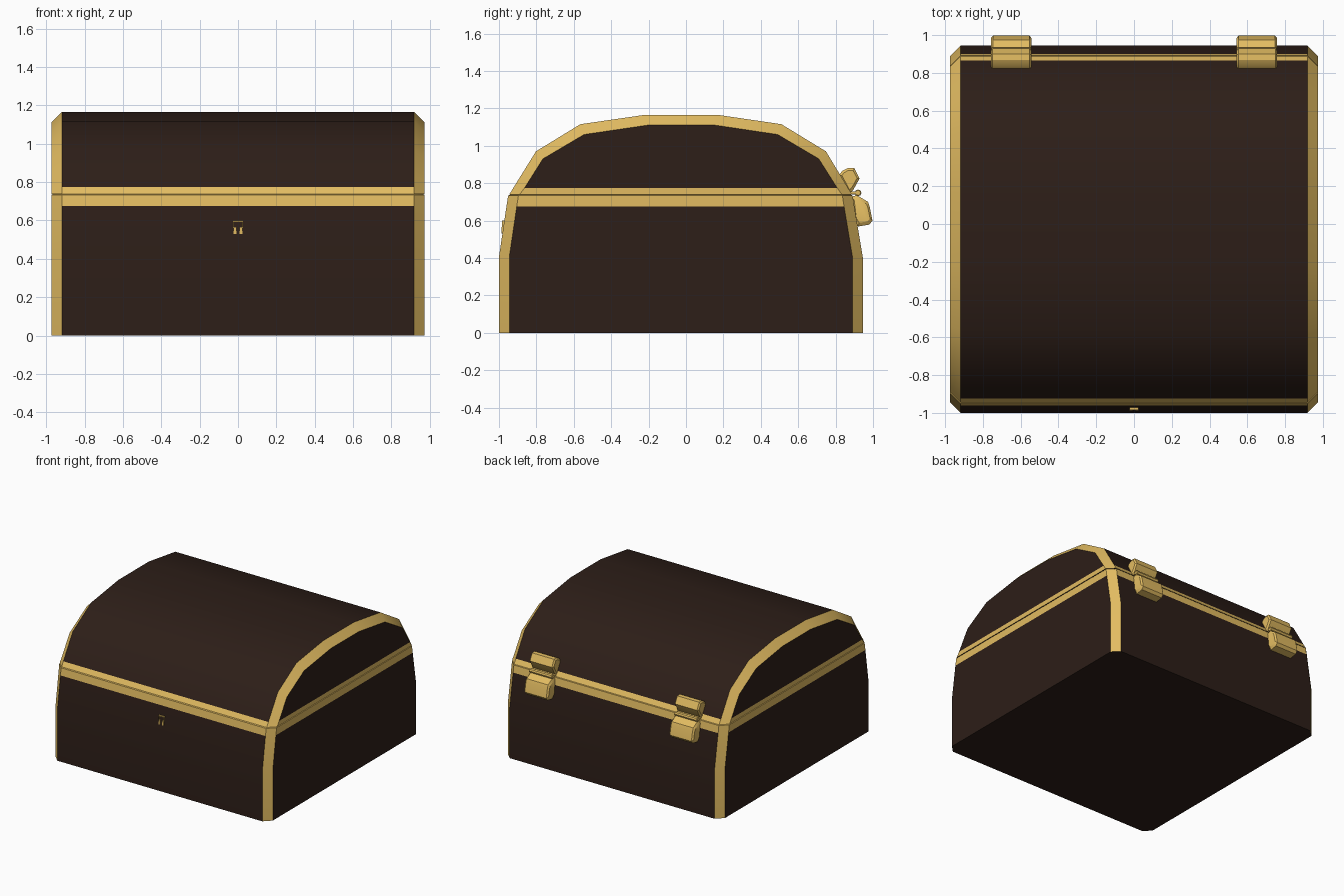
import bpy, bmesh, math

if "Cube" in bpy.data.objects:
    bpy.data.objects.remove(bpy.data.objects["Cube"])

W, C = 0.973, 0.055          # half width, corner chamfer


def material(name, rgb):
    m = bpy.data.materials.new(name)
    m.diffuse_color = (*rgb, 1)
    m.use_nodes = True
    m.node_tree.nodes["Principled BSDF"].inputs["Base Color"].default_value = m.diffuse_color
    return m


WOOD = material("dark_wood", (0.026, 0.013, 0.009))
GOLD = material("brass", (0.76, 0.50, 0.12))


def finish(bm, name, angle=35):
    bmesh.ops.recalc_face_normals(bm, faces=bm.faces)
    me = bpy.data.meshes.new(name)
    bm.to_mesh(me)
    bm.free()
    me.materials.append(WOOD)
    me.materials.append(GOLD)
    me.shade_smooth()
    me.set_sharp_from_angle(angle=math.radians(angle))
    ob = bpy.data.objects.new(name, me)
    bpy.context.collection.objects.link(ob)
    return ob


def face(bm, verts, mat):
    bm.faces.new(verts).material_index = mat


# Body: chamfered rectangular rings stacked upward, brass corners and rim
def ring(bm, z, front, back, inset=0.0):
    w, f, b = W - inset, front + inset, back - inset
    pts = [(w - C, f), (w, f + C), (w, b - C), (w - C, b),
           (C - w, b), (-w, b - C), (-w, f + C), (C - w, f)]
    return [bm.verts.new((x, y, z)) for x, y in pts]


bm = bmesh.new()
rings = [ring(bm, 0, -1.0, 0.945), ring(bm, 0.405, -1.0, 0.945),
         ring(bm, 0.675, -0.96, 0.90), ring(bm, 0.733, -0.951, 0.891),
         ring(bm, 0.739, -0.951, 0.891, 0.012)]
for k, (a, b) in enumerate(zip(rings, rings[1:])):
    for i in range(8):
        j = (i + 1) % 8
        face(bm, (a[i], a[j], b[j], b[i]), int(k >= 2 or i % 2 == 0))
face(bm, rings[0], 0)
face(bm, rings[-1], 0)
finish(bm, "chest_body")

# Lid: arched profile lofted along x, with chamfered brass end edges
outer = [(-0.945, 0.739), (-0.923, 0.775), (-0.802, 0.97), (-0.565, 1.115), (-0.22, 1.165),
         (0.17, 1.165), (0.51, 1.115), (0.748, 0.97), (0.866, 0.775), (0.888, 0.739)]
inner = [(-0.890, 0.739), (-0.863, 0.775), (-0.765, 0.93), (-0.545, 1.06), (-0.205, 1.11),
         (0.155, 1.11), (0.49, 1.06), (0.71, 0.93), (0.808, 0.775), (0.833, 0.739)]
bm = bmesh.new()
secs = [[bm.verts.new((x, y, z)) for y, z in prof] for x, prof in
        ((-W, inner), (C - W, outer), (W - C, outer), (W, inner))]
n = len(outer)
for k, (a, b) in enumerate(zip(secs, secs[1:])):
    for i in range(n - 1):
        face(bm, (a[i], a[i + 1], b[i + 1], b[i]), int(k != 1 or i in (0, n - 2)))
for s in (secs[0], secs[-1]):
    face(bm, s[1:-1], 0)
    face(bm, (s[0], s[1], s[-2], s[-1]), 1)
face(bm, [s[0] for s in secs] + [s[-1] for s in reversed(secs)], 0)
finish(bm, "chest_lid")


# Hinges: side profiles extruded along x with small end chamfers
def bar(name, profile, x0, x1, cham):
    bm = bmesh.new()
    cy = sum(p[0] for p in profile) / len(profile)
    cz = sum(p[1] for p in profile) / len(profile)

    def sec(x, shrink):
        return [bm.verts.new((x, cy + (y - cy) * shrink, cz + (z - cz) * shrink))
                for y, z in profile]
    s = [sec(x0, 0.75), sec(x0 + cham, 1), sec(x1 - cham, 1), sec(x1, 0.75)]
    m = len(profile)
    for a, b in zip(s, s[1:]):
        for i in range(m):
            j = (i + 1) % m
            face(bm, (a[i], a[j], b[j], b[i]), 1)
    face(bm, s[0], 1)
    face(bm, s[-1], 1)
    return finish(bm, name, 30)


upper = [(0.82, 0.845), (0.835, 0.865), (0.868, 0.882), (0.90, 0.88),
         (0.928, 0.825), (0.895, 0.765), (0.875, 0.742)]
lower = [(0.885, 0.728), (0.915, 0.735), (0.973, 0.70), (0.982, 0.675), (0.997, 0.60),
         (0.98, 0.578), (0.92, 0.568), (0.90, 0.60)]
pin = [(0.92 + 0.018 * math.cos(t * math.pi / 4), 0.748 + 0.018 * math.sin(t * math.pi / 4))
       for t in range(8)]
strap = [(0.86, 0.74), (0.86, 0.756), (0.92, 0.756), (0.92, 0.74)]
for side, cx in (("left", -0.65), ("right", 0.65)):
    bar(side + "_hinge_upper_leaf", upper, cx - 0.108, cx + 0.108, 0.01)
    bar(side + "_hinge_lower_leaf", lower, cx - 0.108, cx + 0.108, 0.012)
    bar(side + "_hinge_pin", pin, cx - 0.104, cx + 0.104, 0.004)
    bar(side + "_hinge_strap", strap, cx - 0.104, cx + 0.104, 0.004)


# Latch staple: small crosspiece with two prongs on the front face
def box(name, x, y, z, sx, sy, sz):
    bm = bmesh.new()
    bmesh.ops.create_cube(bm, size=1)
    for v in bm.verts:
        v.co = (x + v.co.x * sx, y + v.co.y * sy, z + v.co.z * sz)
    for f in bm.faces:
        f.material_index = 1
    finish(bm, name)


box("latch_crosspiece", 0, -0.973, 0.597, 0.05, 0.022, 0.008)
for side, sx in (("left", -1), ("right", 1)):
    box(side + "_latch_prong", sx * 0.0155, -0.979, 0.548, 0.014, 0.016, 0.036)
    box(side + "_latch_edge", sx * 0.023, -0.975, 0.58, 0.004, 0.018, 0.035)
